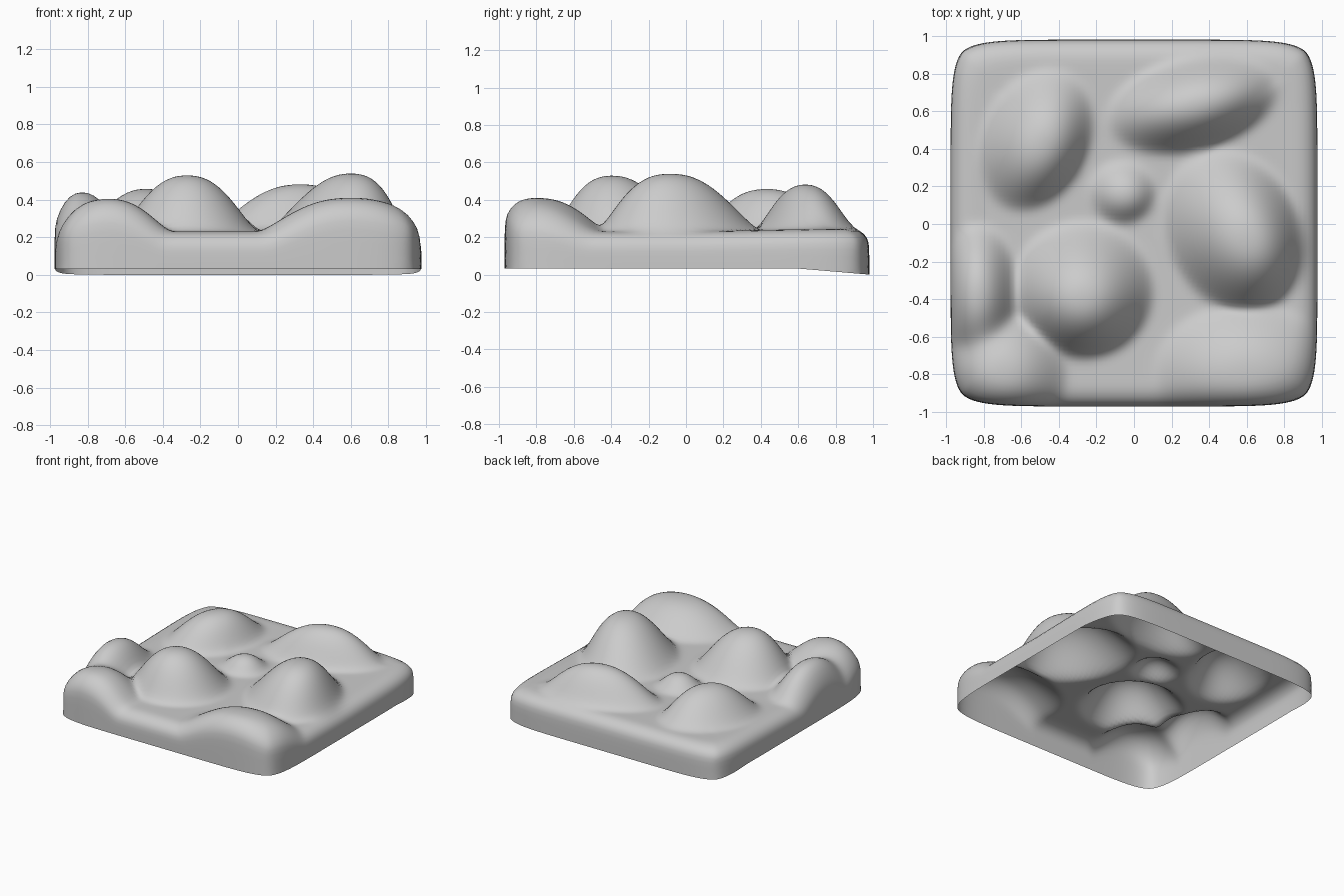
import bpy, bmesh, math

if "Cube" in bpy.data.objects:
    bpy.data.objects.remove(bpy.data.objects["Cube"])

# Mounds: centre x, y, radius along / across, turn in degrees, height, lean x, y
MOUNDS = [
    (-0.27, -0.36, 0.38, 0.37, 0, 0.30, 0.00, -0.04),
    (0.53, -0.05, 0.46, 0.36, -65, 0.31, 0.07, -0.04),
    (0.31, 0.63, 0.47, 0.25, 14, 0.24, 0.02, 0.00),
    (-0.52, 0.44, 0.40, 0.29, 65, 0.22, 0.03, -0.02),
    (-0.06, 0.16, 0.18, 0.17, 0, 0.10, 0.01, -0.01),
    (-0.69, -0.80, 0.34, 0.34, 0, 0.175, 0.0, 0.0),
    (-0.83, -0.38, 0.38, 0.22, 90, 0.21, 0.0, 0.0),
    (0.60, -0.80, 0.50, 0.38, 0, 0.18, 0.0, 0.0),
]
N = 88           # grid divisions
TOP = 0.80       # share of the grid used by the upper face
INNER = 0.87     # where the rounded rim starts
OUTER = 0.975    # half width of the walls


def surface(x, y):
    """Ground height with all the mounds, and their sideways lean."""
    total = dx = dy = 0.0
    for cx, cy, ra, rb, deg, h, lx, ly in MOUNDS:
        a = math.radians(deg)
        px, py = x - cx, y - cy
        r = math.hypot((px * math.cos(a) + py * math.sin(a)) / ra,
                       (py * math.cos(a) - px * math.sin(a)) / rb)
        if r < 1:
            b = (1 - r ** 2.4) ** 1.5
            total += (h * b) ** 3
            dx += lx * b
            dy += ly * b
    return 0.23 + 0.02 * max(0, y) + total ** (1 / 3), dx, dy


def tile_point(u, v):
    m = max(abs(u), abs(v))
    if m < 1e-6:
        return (0, 0, surface(0, 0)[0])
    du, dv = u / m, v / m
    pull = 1 - 0.065 * abs(du * dv) ** 7          # rounded corners
    if m <= TOP:
        radius, drop, wall = INNER * m / TOP, 0, 0
    else:
        t = (m - TOP) / (1 - TOP)
        arc = min(1, t / 0.6) * math.pi / 2
        radius = INNER + (OUTER - INNER) * math.sin(arc)
        drop = 0.09 * (1 - math.cos(arc))
        wall = max(0, (t - 0.6) / 0.4)
    x, y = du * pull * radius, dv * pull * radius
    h, lx, ly = surface(x, y)
    bottom = 0.032 - 0.032 * max(0, (y - 0.6) / 0.375)
    z = h - drop
    return (x + lx, y + ly + 0.005, z + (bottom - z) * wall)


# Open-bottomed shell: lumpy top, rounded rim and walls
bm = bmesh.new()
grid = [[bm.verts.new(tile_point(2 * i / N - 1, 2 * j / N - 1))
         for i in range(N + 1)] for j in range(N + 1)]
for j in range(N):
    for i in range(N):
        bm.faces.new((grid[j][i], grid[j][i + 1],
                      grid[j + 1][i + 1], grid[j + 1][i]))
# Soften the valleys and rim, leaving the lower edge in place
inner = [w for w in bm.verts if not w.is_boundary]
for _ in range(3):
    bmesh.ops.smooth_vert(bm, verts=inner, factor=0.5,
                          use_axis_x=True, use_axis_y=True, use_axis_z=True)
for f in bm.faces:
    f.smooth = True
mesh = bpy.data.meshes.new("lumpy_ground_tile")
bm.to_mesh(mesh)
bm.free()
tile = bpy.data.objects.new("lumpy_ground_tile", mesh)
bpy.context.collection.objects.link(tile)
